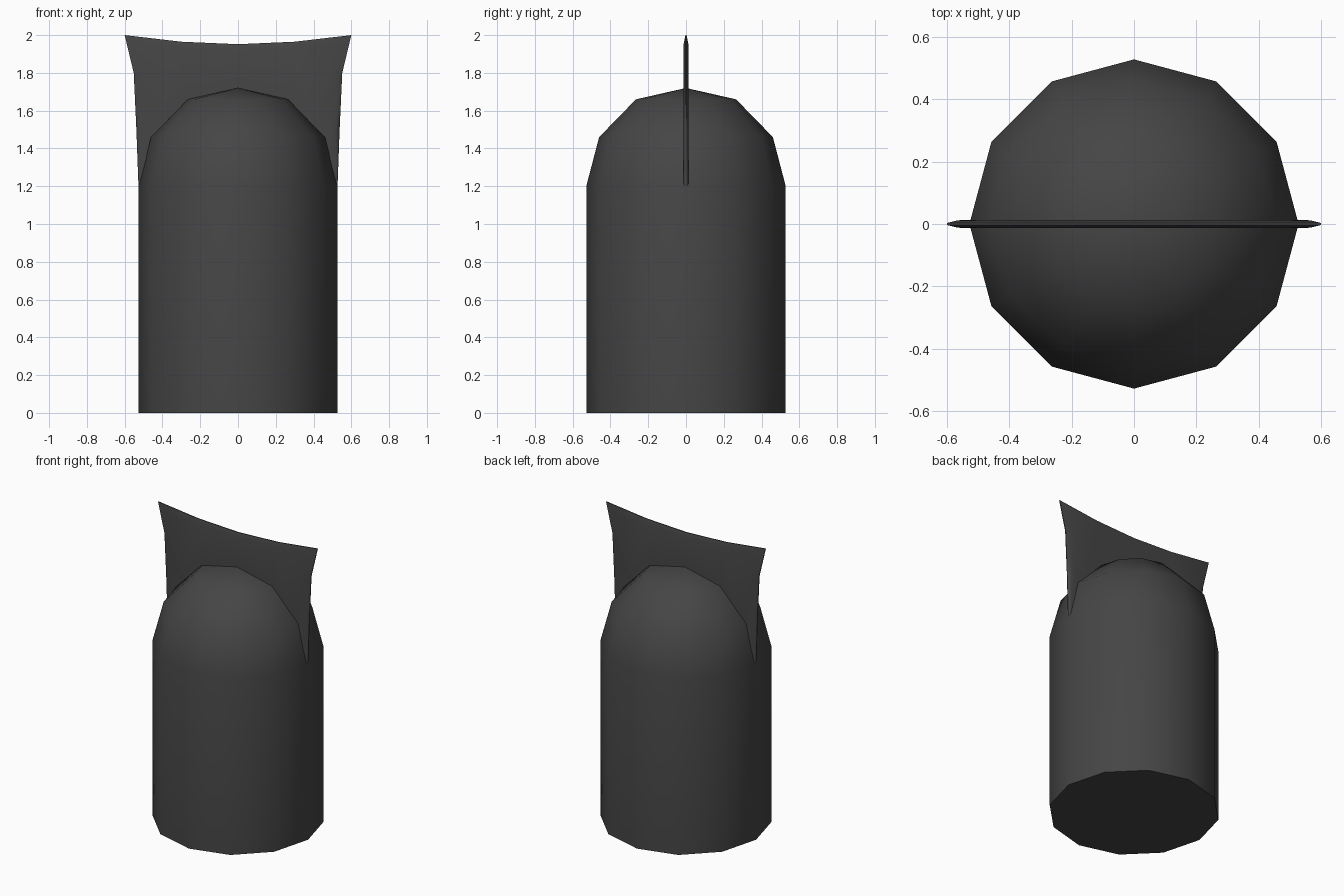
import bpy, bmesh, math

if "Cube" in bpy.data.objects:
    bpy.data.objects.remove(bpy.data.objects["Cube"])

dark = bpy.data.materials.new("charcoal")
dark.diffuse_color = (0.06, 0.06, 0.06, 1)
dark.use_nodes = True
dark.node_tree.nodes["Principled BSDF"].inputs["Base Color"].default_value = dark.diffuse_color


def finish(bm, name, angle):
    bmesh.ops.remove_doubles(bm, verts=bm.verts, dist=0.0005)
    bmesh.ops.recalc_face_normals(bm, faces=bm.faces)
    me = bpy.data.meshes.new(name)
    bm.to_mesh(me)
    bm.free()
    ob = bpy.data.objects.new(name, me)
    bpy.context.collection.objects.link(ob)
    me.materials.append(dark)
    bpy.ops.object.select_all(action='DESELECT')
    ob.select_set(True)
    bpy.context.view_layer.objects.active = ob
    bpy.ops.object.shade_smooth_by_angle(angle=math.radians(angle))
    return ob


# Domed twelve-sided body, lathed from a profile
N = 12
bm = bmesh.new()
rings = []
for r, z in [(0.528, 0), (0.528, 1.2), (0.46, 1.46), (0.265, 1.66)]:
    rings.append([bm.verts.new((r * math.cos(2 * math.pi * i / N),
                                r * math.sin(2 * math.pi * i / N), z))
                  for i in range(N)])
tip = bm.verts.new((0, 0, 1.72))
for a, b in zip(rings, rings[1:]):
    for i in range(N):
        j = (i + 1) % N
        bm.faces.new((a[i], a[j], b[j], b[i]))
for i in range(N):
    bm.faces.new((rings[-1][i], rings[-1][(i + 1) % N], tip))
bm.faces.new(rings[0][::-1])
finish(bm, "domed_body", 50)

# Thin upright fin over the dome: columns run dome -> swell -> thin rim
columns = [
    [(0.515, 1.2), (0.522, 1.21), (0.527, 1.2)],
    [(0.48, 1.38), (0.515, 1.5), (0.538, 1.5)],
    [(0.46, 1.46), (0.525, 1.78), (0.552, 1.8)],
    [(0.40, 1.52), (0.565, 1.955), (0.60, 2.0)],
    [(0.265, 1.66), (0.29, 1.93), (0.30, 1.965)],
    [(0, 1.72), (0, 1.92), (0, 1.952)],
]
thick = (0.013, 0.012, 0.003)
bm = bmesh.new()
for sx in (-1, 1):
    grids = []
    for sy in (-1, 1):
        g = [[bm.verts.new((sx * x, sy * t, z)) for (x, z), t in zip(c, thick)]
             for c in columns]
        grids.append(g)
        for a, b in zip(g, g[1:]):
            for k in range(2):
                bm.faces.new((a[k], a[k + 1], b[k + 1], b[k]))
    # close the rim between the two sides
    f, k = grids
    for i in range(len(columns) - 1):
        bm.faces.new((f[i][2], f[i + 1][2], k[i + 1][2], k[i][2]))
finish(bm, "top_fin", 60)
